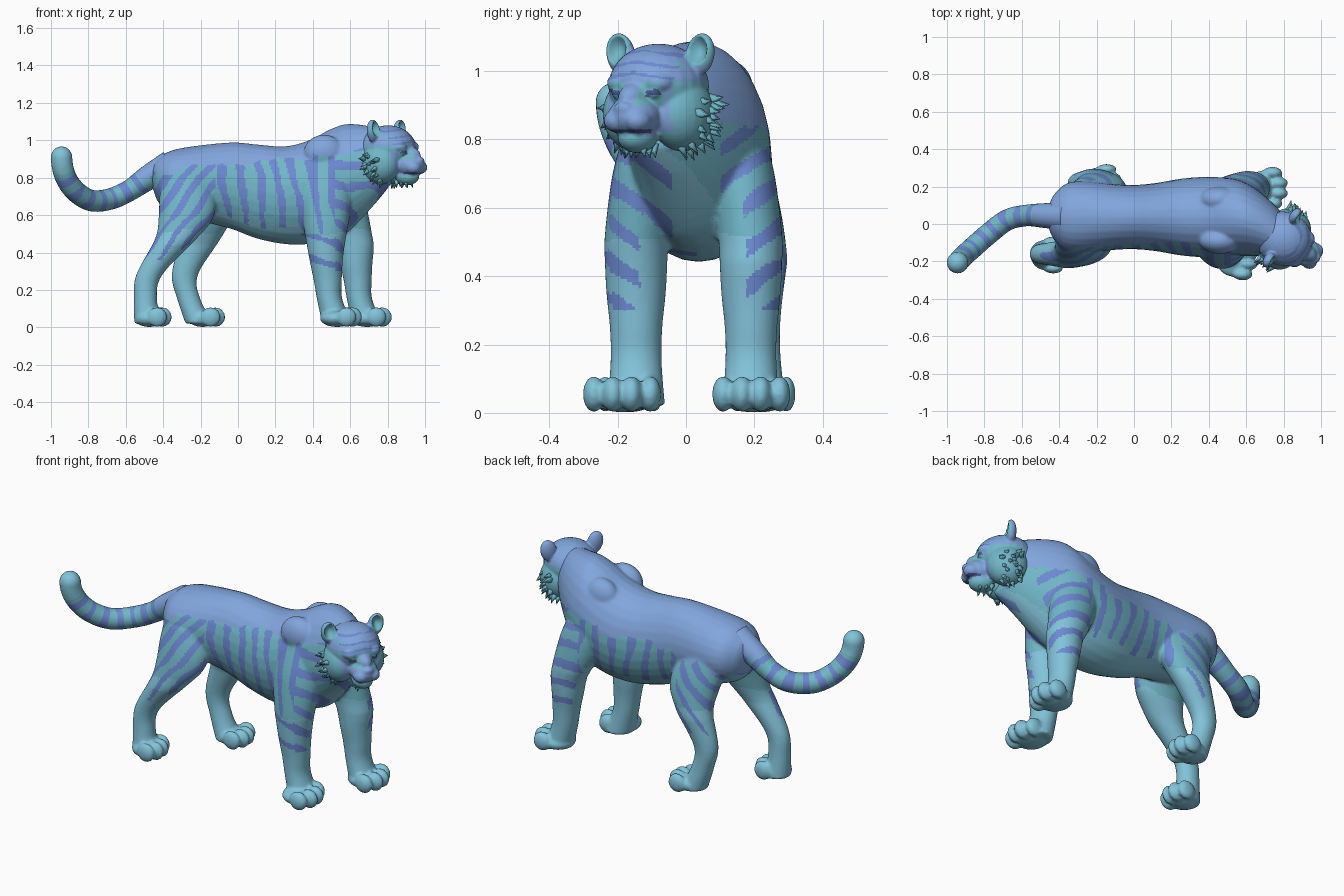
import bpy, bmesh, math, random
from mathutils import Vector, Matrix, noise

if "Cube" in bpy.data.objects:
    bpy.data.objects.remove(bpy.data.objects["Cube"])

random.seed(4)
X, Y, Z = Vector((1, 0, 0)), Vector((0, 1, 0)), Vector((0, 0, 1))


def material(name, r, g, b):
    m = bpy.data.materials.new(name)
    m.diffuse_color = (r, g, b, 1)
    m.use_nodes = True
    m.node_tree.nodes["Principled BSDF"].inputs["Base Color"].default_value = m.diffuse_color
    return m


MATS = [material("pale_blue_legs", .225, .545, .70), material("teal_flank", .165, .47, .58),
        material("blue_back", .22, .38, .72), material("violet_stripe", .15, .255, .64),
        material("dark_eye", .07, .10, .30)]
LIGHT, TEAL, BLUE, STRIPE, DARK = range(5)


def spline(rows, n=6):
    """Catmull-Rom interpolation through rows of numbers."""
    out = []
    for i in range(len(rows) - 1):
        a, b = rows[max(i - 1, 0)], rows[i]
        c, d = rows[i + 1], rows[min(i + 2, len(rows) - 1)]
        for k in range(n):
            t = k / n
            out.append([0.5 * (2 * q + (r - p) * t + (2 * p - 5 * q + 4 * r - s) * t * t
                               + (3 * q - p - 3 * r + s) * t ** 3) for p, q, r, s in zip(a, b, c, d)])
    return out + [list(rows[-1])]


def loft(bm, stations, u=None, v=None, seg=28):
    """Skin elliptical rings (x, y, z, ru, rv); without u, v the rings follow the path."""
    rings = []
    for i, (x, y, z, ru, rv) in enumerate(stations):
        uu, vv = u, v
        if u is None:
            t = Vector(stations[min(i + 1, len(stations) - 1)][:3]) - Vector(stations[max(i - 1, 0)][:3])
            uu = t.cross(Y).normalized()
            vv = t.cross(uu).normalized()
        rings.append([bm.verts.new(Vector((x, y, z)) + uu * ru * math.cos(a) + vv * rv * math.sin(a))
                      for a in (2 * math.pi * k / seg for k in range(seg))])
    for r0, r1 in zip(rings, rings[1:]):
        for k in range(seg):
            bm.faces.new((r0[k], r0[(k + 1) % seg], r1[(k + 1) % seg], r1[k]))
    bm.faces.new(rings[0][::-1])
    bm.faces.new(rings[-1])
    bmesh.ops.recalc_face_normals(bm, faces=bm.faces)


def blob(bm, c, r, rot=0.0):
    m = Matrix.Translation(c) @ Matrix.Rotation(rot, 4, 'X') @ Matrix.Diagonal((*r, 1))
    bmesh.ops.create_uvsphere(bm, u_segments=24, v_segments=16, radius=1, matrix=m)


def finish(bm, name, rule, voxel=None, smooth=4):
    """Make the object, optionally fuse it to one skin, then colour faces by rule."""
    me = bpy.data.meshes.new(name)
    bm.to_mesh(me)
    bm.free()
    ob = bpy.data.objects.new(name, me)
    bpy.context.collection.objects.link(ob)
    if voxel:
        rm = ob.modifiers.new("fuse", 'REMESH')
        rm.mode, rm.voxel_size = 'VOXEL', voxel
        sm = ob.modifiers.new("soften", 'SMOOTH')
        sm.factor, sm.iterations = 0.5, smooth
        dg = bpy.context.evaluated_depsgraph_get()
        ob.data = bpy.data.meshes.new_from_object(ob.evaluated_get(dg))
        ob.modifiers.clear()
    ob.data.materials.clear()
    for m in MATS:
        ob.data.materials.append(m)
    for p in ob.data.polygons:
        p.use_smooth = True
        p.material_index = rule(p.center, p.normal)
    return ob


# Torso rows: x, top z, bottom z, half width; the neck bends to -y
bm = bmesh.new()
torso = [(-.46, .87, .76, .05), (-.42, .91, .66, .13), (-.32, .955, .60, .19), (-.05, .988, .53, .172),
         (.1, .978, .475, .18), (.25, .968, .445, .205), (.38, 1, .445, .215), (.5, 1.062, .47, .21),
         (.6, 1.088, .52, .195), (.75, 1.065, .68, .145), (.82, 1.03, .77, .11)]
loft(bm, [(x, .037 - 1.25 * max(0, x - .5) ** 2, (t + b) / 2, w, (t - b) / 2)
          for x, t, b, w in spline(torso)], Y, Z)

# Leg rows: z, x, half length, half width; the +y legs step forward
fore = [(.88, .48, .10, .06), (.7, .47, .14, .095), (.4, .47, .095, .09), (.25, .48, .075, .077),
        (.15, .49, .068, .075), (.02, .53, .08, .085)]
hind = [(.87, -.29, .11, .07), (.7, -.27, .15, .09), (.58, -.28, .145, .09), (.47, -.335, .11, .08),
        (.28, -.475, .07, .057), (.15, -.495, .062, .058), (.02, -.48, .075, .075)]
for s in (-1, 1):
    f = (s + 1) / 2
    for z_rows, step, mid, out in (
            (fore, lambda z: .16 * min(1, (.88 - z) / .45), .022, .168),
            (hind, lambda z: .05 + .32 * max(-.1, .72 - z), .03, .19)):
        loft(bm, [(x + f * step(z), mid + s * (out - .16 * max(0, z - .45) * out / .13 - (.02 if z > .8 else 0)
                                              if z_rows is hind else out - .13 * max(0, z - .5)), z, a, b)
                  for z, x, a, b in spline(z_rows)], X, Y)
    # Paws with four toes each
    for px, py, k in ((.53 + .16 * f, .002 + s * .189, 1), (-.475 + .285 * f, .028 + s * .194, .86)):
        blob(bm, (px, py, .048), (.092 * k, .095 * k, .046))
        for i in (-1.5, -.5, .5, 1.5):
            blob(bm, (px + (.084 - .015 * i * i) * k, py + .055 * i * k, .055), (.053, .032 * k, .053))
    # Shoulder blades
    blob(bm, (.46, .02 + s * .11, .93), (.11, .07, .10))


def body_rule(c, n):
    x, y, z = c
    w = noise.noise(Vector((x * 4, y * 4, z * 5)))
    f = noise.noise(Vector((x * 14, y * 9, z * 8 + 5)))
    near = y < .03
    side = abs(y - .03)
    outward = (y - .03) * n.y > -.02
    back = (.88 if near else .77) + .05 * w + .03 * f + (.06 if x > .4 else 0) - (.04 if x < -.3 else 0)
    base = TEAL if z > .5 + .06 * w and n.z > -.5 else LIGHT
    if z > back:
        return BLUE
    if x > .52:   # slanting bands on chest, shoulder and foreleg
        if z > .3 and side > .07 and n.x > -.8 and outward:
            return STRIPE if math.sin(2 * math.pi * (z - .75 * side + .03 * w) / .115) > .25 + .5 * f else base
        return base
    if x > .33 and z < .5:   # foreleg marks
        ok = z > .32 and near and n.y < -.1
        return STRIPE if ok and math.sin(2 * math.pi * (z + .35 * x) / .12) > .6 + .4 * f else base
    rear = x < -.12
    low = .36 if rear else .5
    if z < low or n.z < -.6 or not outward:
        return base
    fade = .65 * (1 - min(1, (z - low) / .35))
    phase = (x - (.75 if rear else -.12) * (z - .7) + .035 * w) / .098
    return STRIPE if math.sin(2 * math.pi * phase) > fade + .6 * f else base


finish(bm, "body_and_legs", body_rule, 0.009)

# Tail with rings and a round tip
bm = bmesh.new()
path = [Vector(p) for p in spline([(-.36, .04, .87), (-.48, .045, .8), (-.58, .045, .732), (-.68, .02, .687),
                                   (-.78, -.055, .677), (-.86, -.125, .72), (-.915, -.175, .79),
                                   (-.94, -.203, .87), (-.945, -.208, .967)], 14)]
arc = [0]
for a, b in zip(path, path[1:]):
    arc.append(arc[-1] + (b - a).length)


def tail_radius(s):
    tip = max(0, 1 - (arc[-1] - s) / .06)
    return (.057 + .02 * max(0, 1 - s / .25)) * math.sqrt(max(.004, 1 - tip * tip))


loft(bm, [(*p, tail_radius(s), tail_radius(s)) for p, s in zip(path, arc)])


def tail_rule(c, n):
    s = arc[min(range(len(path)), key=lambda i: (path[i] - c).length)]
    if s < .17 and n.z > 0:
        return BLUE
    if s > arc[-1] - .13:
        return LIGHT
    return STRIPE if (s / .088) % 1 < .48 else TEAL


finish(bm, "tail", tail_rule)

# Head, built facing +x and then turned
bm = bmesh.new()
blob(bm, (-.01, 0, .035), (.155, .145, .125))        # skull
blob(bm, (.125, 0, -.052), (.085, .075, .062))       # muzzle
blob(bm, (.095, 0, 0), (.095, .05, .052))            # bridge
blob(bm, (.11, 0, -.115), (.068, .055, .045))        # chin
blob(bm, (.192, 0, -.03), (.02, .03, .02))           # nose
for s in (-1, 1):
    blob(bm, (-.01, s * .08, -.045), (.11, .09, .11))              # cheek
    blob(bm, (.09, s * .06, .045), (.05, .048, .034))              # brow
    blob(bm, (.165, s * .034, -.065), (.045, .04, .036))           # whisker pad
    blob(bm, (-.02, s * .135, .128), (.03, .046, .064), -s * .25)  # ear
    blob(bm, (.118, s * .062, .018), (.02, .02, .02))              # eyeball


def head_rule(c, n):
    f, l, u = c
    a, w = abs(l), noise.noise(c * 12)
    if f > .08 and .045 < a < .082 and abs(u - .016 - .2 * (a - .06)) < .008:
        return DARK
    if f > .12 and a < .07 and abs(u + .097) < .006:
        return DARK
    if u > .095 and a > .1 and n.x > .3:
        return TEAL
    if u < -.1 + .03 * w or (a > .105 + .02 * w and u < .05):
        return TEAL
    if u > .05 and f > -.02 and a < .11 and math.sin(u * 190 + 30 * a) > .65 + .5 * w:
        return STRIPE
    if f > .1 and -.02 < u < .05 and .03 < a < .09:
        return TEAL
    return BLUE


head = finish(bm, "head", head_rule, 0.0065, 3)
# Hollow the front of the ears
for v in head.data.vertices:
    d = math.hypot((abs(v.co.y) - .138) / .032, (v.co.z - .142) / .042)
    if d < 1 and v.co.x > -.02:
        v.co.x -= .036 * (1 - d * d)

# Cheek fur and chin tuft
bm = bmesh.new()


def tuft(p, d, length, r):
    d = Vector(d).normalized()
    m = Matrix.Translation(Vector(p) + d * length / 2) @ d.to_track_quat('Z', 'Y').to_matrix().to_4x4()
    bmesh.ops.create_cone(bm, cap_ends=True, segments=6, radius1=r, radius2=.001, depth=length, matrix=m)


for s in (-1, 1):
    for i in range(22):
        a = math.radians(25 - 5 * i)
        tuft((random.uniform(-.07, .03), s * (.06 + .085 * math.cos(a)), -.04 + .085 * math.sin(a)),
             (-.35, s * (math.cos(a) + .1), math.sin(a) - .25), random.uniform(.045, .065), .022)
    for i in range(3):
        tuft((.06 + .03 * i, s * .025, -.135), (.1, s * .2, -1), .04, .016)
fur = finish(bm, "cheek_fur", lambda c, n: TEAL)

for ob in (head, fur):
    ob.location = (.81, -.085, .92)
    ob.rotation_euler = (0, 0, math.radians(-31))
